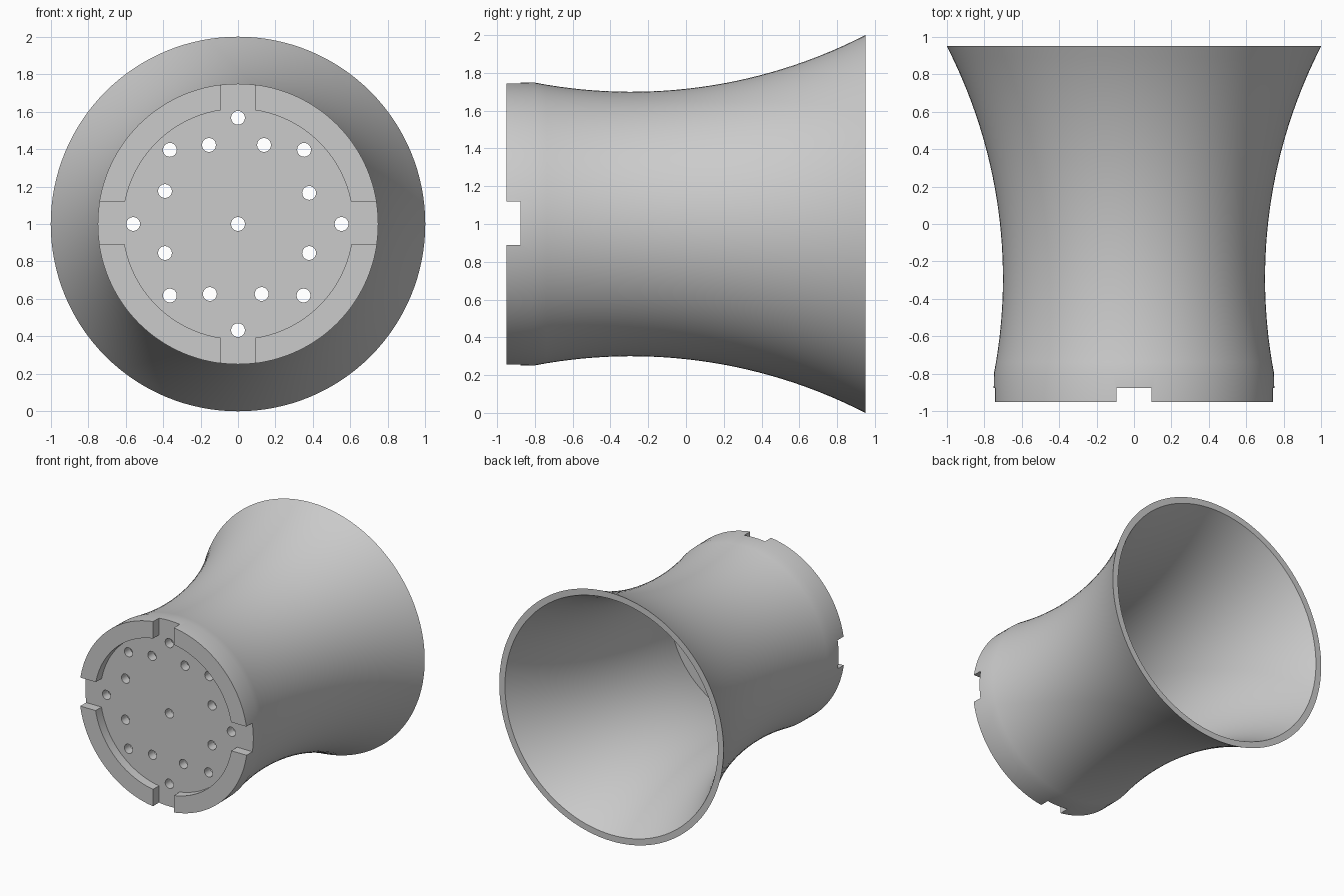
import bpy
import bmesh
import math
from mathutils import Matrix, Vector

old = bpy.data.objects.get("Cube")
if old:
    bpy.data.objects.remove(old, do_unlink=True)

grey = bpy.data.materials.new("plain grey")
grey.use_nodes = True
grey.diffuse_color = (0.6, 0.6, 0.6, 1)
grey.node_tree.nodes["Principled BSDF"].inputs["Base Color"].default_value = (0.6, 0.6, 0.6, 1)

CENTRE_Z = 1.0
FRONT, FLOOR, SHOULDER, MOUTH = -0.95, -0.875, -0.8, 0.95
WAIST_Y, WAIST_R, ARC_R, WALL = -0.29, 0.70, 2.71, 0.045


def make_object(name, bm):
    bmesh.ops.recalc_face_normals(bm, faces=bm.faces)
    mesh = bpy.data.meshes.new(name)
    bm.to_mesh(mesh)
    bm.free()
    mesh.materials.append(grey)
    obj = bpy.data.objects.new(name, mesh)
    bpy.context.collection.objects.link(obj)
    return obj


def flare(y, offset=0.0):
    """Radius of the concave arc wall at depth y."""
    return WAIST_R + ARC_R - math.sqrt((ARC_R + offset) ** 2 - (y - WAIST_Y) ** 2)


def lathe(name, profile, steps=128):
    """Spin (radius, y) points about the horizontal axis."""
    bm = bmesh.new()
    verts = [bm.verts.new((r, y, CENTRE_Z)) for r, y in profile]
    edges = [bm.edges.new(pair) for pair in zip(verts, verts[1:])]
    bmesh.ops.spin(bm, geom=verts + edges, cent=(0, 0, CENTRE_Z), axis=(0, 1, 0),
                   angle=math.tau, steps=steps)
    bmesh.ops.remove_doubles(bm, verts=bm.verts, dist=1e-5)
    return make_object(name, bm)


def slot_bar(name, size_x, size_z, z_shift=0.0):
    """Box that cuts a pair of opposite notches down to the recessed floor."""
    bm = bmesh.new()
    centre = Vector((0, FLOOR - 0.1, CENTRE_Z + z_shift))
    bmesh.ops.create_cube(bm, size=1, matrix=Matrix.Translation(centre)
                          @ Matrix.Diagonal((size_x, 0.2, size_z, 1)))
    return make_object(name, bm)


# Flared horn body: rim ring, recessed front plate, open mouth at the back
N = 28
depths = [SHOULDER + (MOUTH - SHOULDER) * i / N for i in range(N + 1)]
outer = [(flare(y), y) for y in depths]
inner = [(flare(y, WALL), y) for y in reversed(depths)]
front = [(0, FLOOR), (0.615, FLOOR), (0.615, FRONT), (0.75, FRONT)]
body = lathe("flared_body", front + outer + inner + [(0, SHOULDER)])

# Perforations through the front plate, as (x, z) from the centre
holes = [(0, 0), (0, 0.567), (0, -0.567), (-0.56, 0), (0.553, 0),
         (-0.364, 0.396), (0.353, 0.396), (-0.155, 0.422), (0.139, 0.422),
         (-0.39, 0.176), (0.38, 0.166), (-0.39, -0.155), (0.38, -0.155),
         (-0.364, -0.382), (0.35, -0.382), (-0.15, -0.374), (0.126, -0.374)]
bm = bmesh.new()
for x, z in holes:
    bmesh.ops.create_cone(bm, cap_ends=True, segments=24, radius1=0.037, radius2=0.037,
                          depth=0.3, matrix=Matrix.Translation((x, SHOULDER, CENTRE_Z + z))
                          @ Matrix.Rotation(math.pi / 2, 4, "X"))
cutters = [slot_bar("upright_slots", 0.186, 2),
           slot_bar("level_slots", 2, 0.23, 0.005),
           make_object("plate_holes", bm)]

# Cut the slots and holes, then discard the cutters
bpy.ops.object.select_all(action="DESELECT")
body.select_set(True)
bpy.context.view_layer.objects.active = body
for cutter in cutters:
    cutter.hide_render = True
    mod = body.modifiers.new(cutter.name, "BOOLEAN")
    mod.operation = "DIFFERENCE"
    mod.solver = "EXACT"
    mod.object = cutter
    bpy.ops.object.modifier_apply(modifier=mod.name)
for cutter in cutters:
    bpy.data.objects.remove(cutter, do_unlink=True)

bpy.ops.object.shade_smooth_by_angle(angle=math.radians(30))
